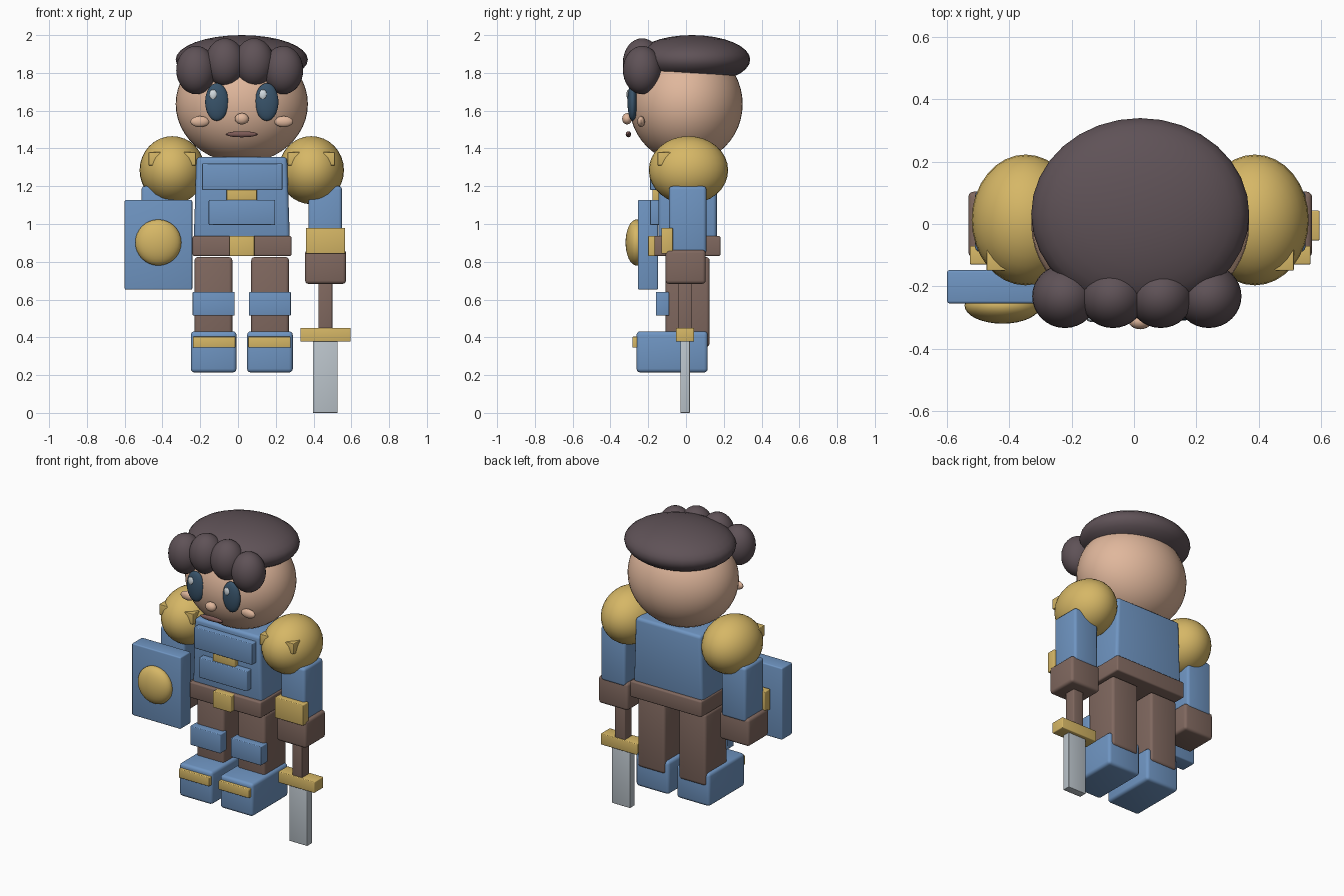
import bpy, bmesh
from mathutils import Matrix, Vector

if "Cube" in bpy.data.objects:
    bpy.data.objects.remove(bpy.data.objects["Cube"])

MID = 0.02  # the body's centre line; the shield and sword differ in reach


def material(name, hexcode):
    def lin(i):
        c = int(hexcode[i:i + 2], 16) / 255
        return c / 12.92 if c < 0.04 else ((c + 0.055) / 1.055) ** 2.4
    m = bpy.data.materials.new(name)
    m.use_nodes = True
    col = (lin(0), lin(2), lin(4), 1)
    m.diffuse_color = col
    m.node_tree.nodes["Principled BSDF"].inputs["Base Color"].default_value = col
    return m


BLUE = material("armour_blue", "6f95c2")
GOLD = material("gold", "d6b766")
BROWN = material("leather_brown", "80685f")
SKIN = material("skin", "e0b79c")
HAIR = material("dark_hair", "5f5257")
STEEL = material("steel", "bcc5cc")
EYE = material("eye_blue", "39546b")
GLINT = material("eye_glint", "d5dde2")
LIP = material("lip", "7d5a56")


def finish(name, bm, mat):
    mesh = bpy.data.meshes.new(name)
    bm.to_mesh(mesh)
    bm.free()
    mesh.materials.append(mat)
    ob = bpy.data.objects.new(name, mesh)
    bpy.context.collection.objects.link(ob)
    bpy.ops.object.select_all(action="DESELECT")
    bpy.context.view_layer.objects.active = ob
    ob.select_set(True)
    bpy.ops.object.shade_smooth_by_angle()
    return ob


def box(name, mat, x, y, z, bevel=0.005, taper=1.0):
    """Bevelled box between (low, high) limits; taper narrows the top."""
    bm = bmesh.new()
    bmesh.ops.create_cube(bm, size=1)
    size = Vector((x[1] - x[0], y[1] - y[0], z[1] - z[0]))
    mid = Vector((x[0] + x[1], y[0] + y[1], z[0] + z[1])) / 2
    for v in bm.verts:
        k = taper if v.co.z > 0 else 1
        v.co = mid + Vector((v.co.x * size.x * k, v.co.y * size.y, v.co.z * size.z))
    bmesh.ops.bevel(bm, geom=bm.edges[:], offset=bevel, segments=3,
                    profile=0.5, affect="EDGES")
    return finish(name, bm, mat)


def ball(name, mat, centre, radii, segments=32):
    bm = bmesh.new()
    bmesh.ops.create_uvsphere(bm, u_segments=segments, v_segments=segments // 2, radius=1,
                              matrix=Matrix.LocRotScale(centre, None, radii))
    return finish(name, bm, mat)


def mirrored(x, side):
    return sorted((MID + side * x[0], MID + side * x[1]))


# Head and face
ball("head", SKIN, (MID, 0, 1.635), (0.35, 0.3, 0.312), 48)
ball("nose", SKIN, (MID, -0.312, 1.557), (0.037, 0.026, 0.03), 20)
ball("mouth", LIP, (MID, -0.305, 1.475), (0.085, 0.014, 0.016), 20)

# Hair: flattened cap and four fringe curls
ball("hair_cap", HAIR, (MID, 0.032, 1.87), (0.35, 0.308, 0.13))
for i, z in enumerate((1.815, 1.855, 1.855, 1.815)):
    ball(f"fringe_curl_{i + 1}", HAIR, (-0.222 + i * 0.154, -0.232, z), (0.105, 0.102, 0.128))

# Torso, chest plates and belt
box("torso", BLUE, (-0.235, 0.275), (-0.145, 0.163), (0.9, 1.355), 0.02, 0.94)
box("upper_chest_plate", BLUE, (-0.19, 0.235), (-0.19, -0.12), (1.18, 1.32))
box("lower_chest_plate", BLUE, (-0.155, 0.197), (-0.19, -0.12), (0.995, 1.127))
box("chest_clasp", GOLD, (-0.06, 0.1), (-0.178, -0.12), (1.12, 1.2))
box("belt", BROWN, (-0.24, 0.283), (-0.168, 0.183), (0.83, 0.937), 0.01)
box("belt_buckle", GOLD, (-0.045, 0.087), (-0.2, -0.14), (0.83, 0.937))

# Paired parts
for label, s in (("left", 1), ("right", -1)):
    ball(label + "_eye", EYE, (MID + s * 0.132, -0.283, 1.646), (0.062, 0.027, 0.1))
    ball(label + "_eye_glint", GLINT, (MID + s * 0.132 - 0.02, -0.306, 1.686),
         (0.02, 0.009, 0.026), 16)
    ball(label + "_cheek", SKIN, (MID + s * 0.222, -0.238, 1.542), (0.05, 0.02, 0.029), 20)

    # Shoulder guard with two half-buried studs
    ball(label + "_shoulder_guard", GOLD, (MID + s * 0.368, 0.013, 1.285), (0.173, 0.21, 0.18))
    for part, mid in (("inner", 0.278), ("outer", 0.458)):
        box(f"{label}_{part}_stud", GOLD, mirrored((mid - 0.035, mid + 0.035), s),
            (-0.15, -0.08), (1.31, 1.38), 0.004)

    # Arm
    box(label + "_arm", BLUE, mirrored((0.352, 0.531), s), (-0.09, 0.108), (0.84, 1.2), 0.018)
    box(label + "_bracer", GOLD, mirrored((0.34, 0.547), s), (-0.13, -0.07), (0.843, 0.98))
    box(label + "_hand", BROWN, mirrored((0.335, 0.552), s), (-0.108, 0.104),
        (0.683, 0.863), 0.018)

    # Leg
    box(label + "_leg", BROWN, mirrored((0.05, 0.25), s), (-0.108, 0.125), (0.35, 0.825), 0.018)
    box(label + "_knee_plate", BLUE, mirrored((0.038, 0.26), s), (-0.16, -0.09), (0.515, 0.64))
    box(label + "_boot", BLUE, mirrored((0.028, 0.27), s), (-0.262, 0.115), (0.214, 0.432), 0.02)
    box(label + "_boot_strap", GOLD, mirrored((0.034, 0.258), s), (-0.283, -0.24), (0.345, 0.404))

# Sword held in the left hand
box("sword_grip", BROWN, (0.425, 0.499), (-0.043, 0.033), (0.42, 0.72))
box("sword_crossguard", GOLD, (0.33, 0.596), (-0.053, 0.043), (0.377, 0.45))
box("sword_blade", STEEL, (0.396, 0.528), (-0.03, 0.02), (0, 0.4), 0.003)

# Shield on the right arm
box("shield", BLUE, (-0.6, -0.242), (-0.255, -0.148), (0.652, 1.127), 0.008)
ball("shield_boss", GOLD, (-0.422, -0.262, 0.902), (0.122, 0.058, 0.122))
